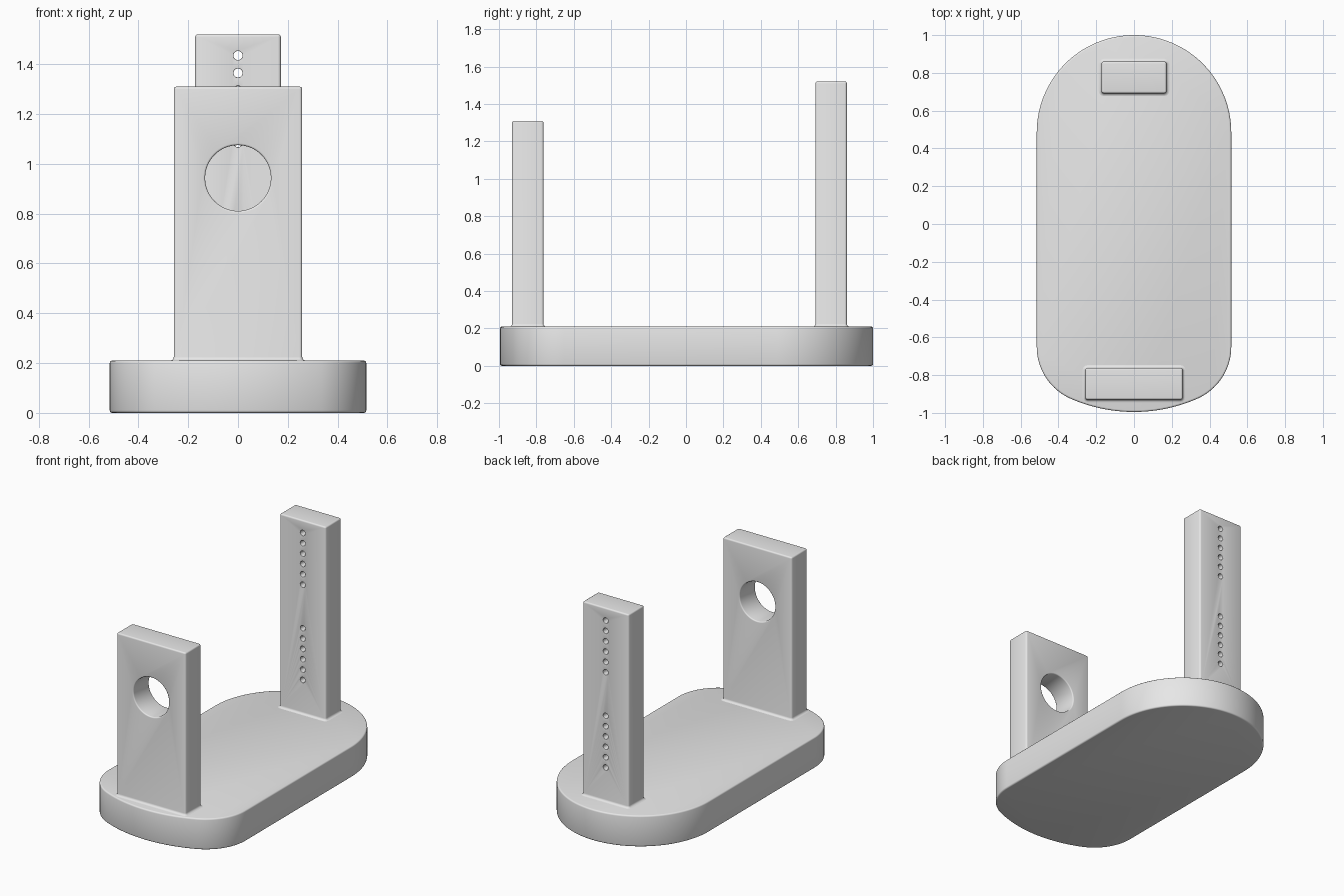
import bpy
import bmesh
from math import sin, cos, pi, radians, atan2
from mathutils import Vector

cube = bpy.data.objects.get("Cube")
if cube:
    bpy.data.objects.remove(cube, do_unlink=True)

grey = bpy.data.materials.new("plain grey")
grey.use_nodes = True
grey.diffuse_color = (0.8, 0.8, 0.8, 1)
grey.node_tree.nodes["Principled BSDF"].inputs["Base Color"].default_value = (0.8, 0.8, 0.8, 1)

BASE_TOP = 0.21
QUARTER = [i * pi / 8 for i in range(5)]


def make_object(name, bm):
    bmesh.ops.recalc_face_normals(bm, faces=bm.faces)
    mesh = bpy.data.meshes.new(name)
    bm.to_mesh(mesh)
    bm.free()
    mesh.materials.append(grey)
    obj = bpy.data.objects.new(name, mesh)
    bpy.context.collection.objects.link(obj)
    return obj


def activate(obj):
    bpy.ops.object.select_all(action='DESELECT')
    obj.select_set(True)
    bpy.context.view_layer.objects.active = obj


def loft(bm, loops):
    """Skin a stack of equal-length point loops and cap both ends."""
    rings = [[bm.verts.new(p) for p in loop] for loop in loops]
    n = len(rings[0])
    for a, b in zip(rings, rings[1:]):
        for i in range(n):
            j = (i + 1) % n
            bm.faces.new((a[i], a[j], b[j], b[i]))
    bm.faces.new(rings[0])
    bm.faces.new(rings[-1])


def arc(cx, cy, r, a0, a1, steps):
    return [(cx + r * cos(a0 + (a1 - a0) * i / steps),
             cy + r * sin(a0 + (a1 - a0) * i / steps)) for i in range(steps + 1)]


# Base plate: round back, filleted front corners, shallow curved nose
def make_base():
    half, corner, nose = 0.515, 0.30, 0.836
    cx, cy, nose_y = half - corner, -0.65, -0.995 + nose
    turn = atan2(cy - nose_y, cx)
    outline = arc(0, 1 - half, half, 0, pi, 64)
    outline += arc(-cx, cy, corner, pi, pi - turn, 20)
    outline += arc(0, nose_y, nose, -pi - turn, turn, 24)[1:-1]
    outline += arc(cx, cy, corner, turn, 0, 20)
    bm = bmesh.new()
    loft(bm, [[(x, y, z) for x, y in outline] for z in (0, BASE_TOP)])
    base = make_object("base_plate", bm)
    bevel = base.modifiers.new("edge rounding", 'BEVEL')
    bevel.width = 0.01
    bevel.segments = 3
    bevel.limit_method = 'ANGLE'
    bevel.angle_limit = radians(40)
    activate(base)
    bpy.ops.object.modifier_apply(modifier=bevel.name)
    bpy.ops.object.shade_smooth_by_angle(angle=radians(35))


# Upright with rounded edges, a flared foot and round through-holes
def make_post(name, half_x, y0, y1, top, holes, radius, rim, sides):
    flare, soft = 0.015, 0.01
    mid_y, half_y = (y0 + y1) / 2, (y1 - y0) / 2

    def section(grow, z):
        r = 0.012 + grow
        pts = []
        for k, (sx, sy) in enumerate(((1, 1), (-1, 1), (-1, -1), (1, -1))):
            cx, cy = sx * (half_x - 0.012), mid_y + sy * (half_y - 0.012)
            pts += arc(cx, cy, r, k * pi / 2, (k + 1) * pi / 2, 3)
        return [(x, y, z) for x, y in pts]

    levels = [(flare, BASE_TOP - 0.01)]
    levels += [(flare * (1 - sin(t)), BASE_TOP + flare * (1 - cos(t))) for t in QUARTER]
    levels += [(-soft * (1 - cos(t)), top - soft + soft * sin(t)) for t in QUARTER]
    bm = bmesh.new()
    loft(bm, [section(g, z) for g, z in levels])
    post = make_object(name, bm)

    # Hole cutter, widening at both faces for a rounded rim
    front = [(radius + rim, y0 - 0.02)]
    front += [(radius + rim * (1 - sin(t)), y0 + rim * (1 - cos(t))) for t in QUARTER]
    profile = front + [(r, 2 * mid_y - y) for r, y in reversed(front)]
    bm = bmesh.new()
    for hz in holes:
        loft(bm, [[Vector((r * cos(2 * pi * i / sides), y, hz + r * sin(2 * pi * i / sides)))
                   for i in range(sides)] for r, y in profile])
    cutter = make_object(name + "_hole_cutter", bm)
    cutter.hide_render = True
    cut = post.modifiers.new("holes", 'BOOLEAN')
    cut.operation = 'DIFFERENCE'
    cut.solver = 'EXACT'
    cut.object = cutter
    activate(post)
    bpy.ops.object.modifier_apply(modifier=cut.name)
    bpy.data.objects.remove(cutter, do_unlink=True)
    bpy.ops.object.shade_smooth_by_angle(angle=radians(35))


make_base()
make_post("front_upright", 0.258, -0.93, -0.762, 1.31, [0.943], 0.132, 0.008, 64)
peg_holes = [start - 0.07 * i for start in (1.435, 0.79) for i in range(6)]
make_post("rear_upright", 0.172, 0.692, 0.86, 1.52, peg_holes, 0.018, 0.003, 20)
